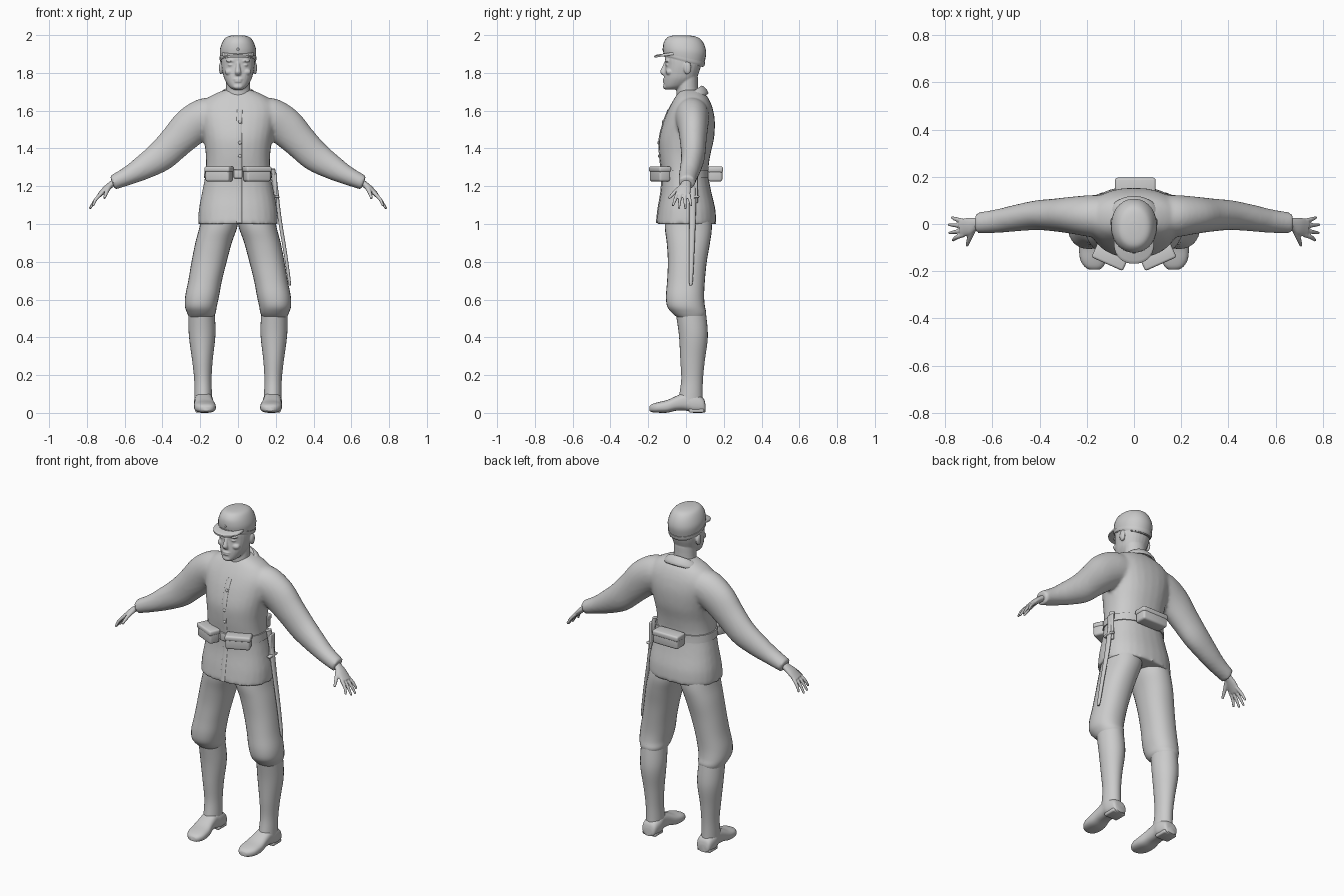
import bpy, bmesh, math
from mathutils import Vector, Matrix

mat = bpy.data.materials.new("plain grey")
mat.diffuse_color = (0.6, 0.6, 0.6, 1)


def finish(name, bm, mirror=False, angle=50):
    bmesh.ops.recalc_face_normals(bm, faces=bm.faces)
    me = bpy.data.meshes.new(name)
    bm.to_mesh(me)
    bm.free()
    me.materials.append(mat)
    ob = bpy.data.objects.new(name, me)
    bpy.context.collection.objects.link(ob)
    bpy.ops.object.select_all(action='DESELECT')
    ob.select_set(True)
    bpy.context.view_layer.objects.active = ob
    bpy.ops.object.shade_smooth_by_angle(angle=math.radians(angle))
    if mirror:
        ob.modifiers.new("mirror", 'MIRROR').use_mirror_merge = False
    return ob


def spline(a, b, c, d, t):
    return 0.5 * (2*b + (c - a)*t + (2*a - 5*b + 4*c - d)*t*t + (3*b - a - 3*c + d)*t**3)


def loft(name, rings, p=2.0, n=28, steps=4, mirror=False):
    """Skin through (centre, u, v) superellipse rings, smoothly interpolated."""
    fine, last = [], len(rings) - 1
    for i in range(last):
        q = [rings[max(0, min(last, i + k))] for k in (-1, 0, 1, 2)]
        for s in range(steps):
            fine.append([spline(*[r[j] for r in q], s / steps) for j in range(3)])
    fine.append(rings[-1])
    bm, loops = bmesh.new(), []
    for c, u, v in fine:
        loop = []
        for k in range(n):
            a = 2 * math.pi * k / n
            ca, sa = math.cos(a), math.sin(a)
            x = math.copysign(abs(ca) ** (2 / p), ca)
            y = math.copysign(abs(sa) ** (2 / p), sa)
            loop.append(bm.verts.new(c + u * x + v * y))
        loops.append(loop)
    for a, b in zip(loops, loops[1:]):
        for k in range(n):
            bm.faces.new((a[k], a[(k+1) % n], b[(k+1) % n], b[k]))
    bm.faces.new(loops[0])
    bm.faces.new(loops[-1])
    return finish(name, bm, mirror)


def stack(name, rows, p=2.0, **kw):
    """Horizontal rings: z, x0, x1, y0, y1, forward tilt."""
    rings = []
    for z, x0, x1, y0, y1, *t in rows:
        ry = (y1 - y0) / 2
        rings.append((Vector(((x0+x1)/2, (y0+y1)/2, z)), Vector(((x1-x0)/2, 0, 0)),
                      Vector((0, ry, -ry * (t[0] if t else 0)))))
    return loft(name, rings, p, **kw)


def limb(name, rows, side=1, p=2.0, **kw):
    """Rings across a path: x, y, z, half depth in y, half thickness."""
    pts = [Vector((r[0] * side, r[1], r[2])) for r in rows]
    rings = []
    for i, r in enumerate(rows):
        t = (pts[min(i+1, len(pts)-1)] - pts[max(i-1, 0)]).normalized()
        u = Vector((0, 1, 0))
        u = (u - t * u.dot(t)).normalized()
        rings.append((pts[i], u * r[3], t.cross(u) * r[4]))
    return loft(name, rings, p, **kw)


def ball(name, loc, size):
    bm = bmesh.new()
    bmesh.ops.create_uvsphere(bm, u_segments=20, v_segments=12, radius=1,
                              matrix=Matrix.Translation(loc) @ Matrix.Diagonal((*size, 1)))
    return finish(name, bm)


def box(name, loc, size, rz=0, bevel=0.01, mirror=False):
    bm = bmesh.new()
    bmesh.ops.create_cube(bm, size=1, matrix=Matrix.Translation(loc)
                          @ Matrix.Rotation(math.radians(rz), 4, 'Z') @ Matrix.Diagonal((*size, 1)))
    bmesh.ops.bevel(bm, geom=bm.edges[:], offset=bevel, segments=3, affect='EDGES', profile=0.5)
    return finish(name, bm, mirror, 35)


def fuse(name, parts, voxel, smooth):
    """Join overlapping parts into one softly blended skin."""
    bpy.ops.object.select_all(action='DESELECT')
    for o in parts:
        o.select_set(True)
    bpy.context.view_layer.objects.active = parts[0]
    bpy.ops.object.join()
    ob = parts[0]
    ob.name = name
    m = ob.modifiers.new("remesh", 'REMESH')
    m.mode, m.voxel_size, m.use_smooth_shade = 'VOXEL', voxel, True
    m = ob.modifiers.new("smooth", 'SMOOTH')
    m.factor, m.iterations = 0.5, smooth
    return ob


# Jacket: body and sleeves
body = stack("body", [
    (1.0, -.212, .212, -.158, .16), (1.08, -.207, .207, -.148, .155), (1.18, -.188, .188, -.132, .132),
    (1.27, -.172, .172, -.13, .118), (1.36, -.17, .17, -.14, .128), (1.45, -.182, .182, -.142, .148),
    (1.54, -.2, .2, -.12, .153), (1.61, -.205, .205, -.092, .142), (1.66, -.17, .17, -.065, .122),
    (1.69, -.12, .12, -.045, .1), (1.71, -.07, .07, -.03, .08)], 2.3)
sleeve = [(.08, .03, 1.58, .09, .09), (.17, .033, 1.563, .09, .105), (.25, .037, 1.515, .08, .103),
          (.33, .038, 1.435, .07, .09), (.41, .037, 1.358, .063, .082), (.5, .025, 1.3, .056, .066),
          (.58, .012, 1.256, .05, .05), (.655, .005, 1.222, .045, .04), (.665, .005, 1.218, .045, .04)]
fuse("jacket", [body] + [limb("sleeve", sleeve, s) for s in (1, -1)], .01, 5)

# Front placket edge and buttons
limb("placket", [(.006, -.156, 1.005, .004, .014), (.006, -.147, 1.08, .004, .014),
                 (.006, -.131, 1.18, .004, .014), (.006, -.129, 1.27, .004, .014),
                 (.006, -.139, 1.36, .004, .014), (.006, -.141, 1.45, .004, .014),
                 (.006, -.119, 1.54, .004, .014), (.01, -.094, 1.605, .004, .014)], n=12)
for z, y in ((1.54, -.122), (1.43, -.145), (1.36, -.142)):
    ball("button", (.01, y, z), (.009, .006, .009))

# Collar: folded band, open at the throat
bm, rows = bmesh.new(), []
for i in range(41):
    a = (i / 20 - 1) * math.pi * .94
    s, c = math.sin(a), math.cos(a)
    rows.append([bm.verts.new(v) for v in (
        (.072*s, .02 + .052*c, 1.67 + .04*c), (.08*s, .02 + .062*c, 1.688 + .046*c),
        (.104*s, .015 + .085*c, 1.672 + .044*c), (.122*s, .012 + .106*c, 1.641 + .046*c))])
for a, b in zip(rows, rows[1:]):
    for k in range(3):
        bm.faces.new((a[k], a[k+1], b[k+1], b[k]))
collar = finish("collar", bm, angle=60)
m = collar.modifiers.new("thickness", 'SOLIDIFY')
m.thickness, m.offset = .014, 0
m = collar.modifiers.new("soften", 'SUBSURF')
m.levels = m.render_levels = 1

# Head with face details
parts = [stack("head", [
    (1.712, -.025, .025, -.108, -.05), (1.728, -.048, .048, -.117, 0), (1.765, -.071, .071, -.117, .05),
    (1.80, -.081, .081, -.114, .068), (1.84, -.088, .088, -.11, .08), (1.88, -.088, .088, -.112, .088),
    (1.92, -.08, .08, -.1, .085)], 2.2),
    stack("neck", [(1.64, -.075, .075, -.045, .085), (1.70, -.064, .064, -.05, .065),
                   (1.78, -.064, .064, -.045, .063)]),
    limb("nose", [(0, -.105, 1.86, .008, .009), (0, -.114, 1.83, .012, .011), (0, -.122, 1.805, .015, .016),
                  (0, -.113, 1.793, .012, .016)]),
    ball("upper_lip", (0, -.115, 1.766, ), (.025, .009, .005)),
    ball("lower_lip", (0, -.115, 1.755), (.021, .009, .006)),
    ball("chin", (0, -.108, 1.727), (.026, .014, .014))]
for s in (1, -1):
    parts += [ball("brow", (.037*s, -.1, 1.864), (.027, .013, .008)),
              ball("eye", (.036*s, -.098, 1.842), (.017, .011, .007)),
              ball("cheek", (.045*s, -.088, 1.805), (.026, .02, .018)),
              ball("ear", (.09*s, .008, 1.825), (.011, .02, .033))]
fuse("head", parts, .0045, 2)

# Field cap with brim and band
stack("cap", [(1.858, -.09, .09, -.115, .09, .27), (1.885, -.095, .095, -.12, .1, .2),
              (1.92, -.096, .096, -.122, .107, .12), (1.955, -.086, .086, -.117, .098, .08),
              (1.982, -.07, .07, -.1, .078, .05), (1.994, -.05, .05, -.078, .052, .03),
              (1.999, -.02, .02, -.04, .01, 0)], 2.1)
stack("cap_band", [(1.862, -.094, .094, -.119, .094, .27), (1.87, -.097, .097, -.122, .099, .25),
                   (1.882, -.098, .098, -.123, .102, .22)], 2.1)
stack("cap_brim", [(1.893, -.084, .084, -.167, .0, -.15), (1.902, -.085, .085, -.168, .0, -.15),
                   (1.908, -.08, .08, -.155, .0, -.15)], 2.2, steps=2)
ball("cap_badge", (0, -.122, 1.925), (.007, .004, .007))

# Hands: palm, four fingers and a thumb
for s in (1, -1):
    hand = [limb("palm", [(.64, .003, 1.23, .025, .019), (.67, 0, 1.21, .027, .017),
                          (.70, -.01, 1.186, .037, .016), (.735, -.018, 1.152, .038, .012)], s)]
    for y0, y1, x, z in ((.012, .028, .772, 1.095), (-.008, -.003, .786, 1.08),
                         (-.027, -.038, .783, 1.082), (-.045, -.07, .768, 1.095)):
        hand.append(limb("finger", [(.72, y0, 1.165, .01, .01), (.753, (y0+y1)/2, 1.13, .009, .009),
                                    (x, y1, z, .006, .006)], s, n=12))
    hand.append(limb("thumb", [(.68, -.02, 1.2, .014, .014), (.695, -.055, 1.172, .011, .011),
                               (.708, -.092, 1.135, .007, .007)], s, n=12))
    fuse("hand", hand, .004, 2)

# Trousers gathered below the knee, and leg wraps
stack("trousers", [
    (1.06, -.01, .19, -.11, .13), (.98, .005, .205, -.112, .137), (.9, .033, .226, -.102, .127),
    (.8, .06, .246, -.096, .11), (.7, .085, .263, -.1, .1), (.62, .1, .279, -.106, .096),
    (.565, .112, .281, -.1, .1), (.53, .118, .27, -.075, .107), (.505, .13, .258, -.045, .1)],
    2.2, mirror=True)
stack("leg_wrap", [
    (.55, .125, .262, -.058, .103), (.45, .119, .262, -.042, .114), (.38, .122, .257, -.035, .114),
    (.28, .134, .243, -.03, .1), (.18, .14, .232, -.025, .09), (.1, .138, .231, -.035, .088),
    (.05, .136, .231, -.045, .09)], mirror=True)

# Shoes: rings along y of centre x, half width, bottom, top
shoe = [(.103, .182, .03, .004, .045), (.09, .182, .044, .001, .08), (.04, .182, .051, 0, .105),
        (0, .182, .047, .012, .11), (-.05, .18, .05, .012, .09), (-.1, .176, .057, .001, .068),
        (-.15, .173, .055, .001, .056), (-.18, .17, .04, .004, .046), (-.193, .168, .022, .01, .035)]
loft("shoe", [(Vector((x, y, (a+b)/2)), Vector((r, 0, 0)), Vector((0, 0, (b-a)/2)))
              for y, x, r, a, b in shoe], 2.6, mirror=True)
box("shoe_heel", (.182, .055, .012), (.088, .08, .022), 0, .008, True)

# Belt, buckle and pouches with flaps
stack("belt", [(1.243, -.181, .181, -.136, .126), (1.265, -.179, .179, -.136, .125),
               (1.287, -.177, .177, -.137, .125)], 2.3)
box("belt_buckle", (0, -.138, 1.265), (.045, .012, .046), 0, .004)
box("front_pouch", (.1, -.138, 1.262), (.138, .064, .074), 24, .012, True)
box("front_pouch_flap", (.1, -.138, 1.29), (.145, .07, .03), 24, .01, True)
box("back_pouch", (.006, .155, 1.262), (.165, .075, .074), 0, .012)
box("back_pouch_flap", (.006, .156, 1.288), (.172, .08, .032), 0, .01)

# Bayonet at the left hip: scabbard, guard, grip and hanger
limb("scabbard", [(.206, .035, 1.14, .018, .011), (.222, .034, 1.02, .017, .01), (.25, .03, .85, .014, .009),
                  (.27, .026, .71, .011, .008), (.275, .026, .675, .006, .005)], n=16)
limb("bayonet_grip", [(.207, .035, 1.135, .016, .013), (.2, .036, 1.18, .016, .013),
                      (.19, .034, 1.25, .018, .014), (.184, .03, 1.292, .02, .012)], n=16)
box("bayonet_guard", (.206, .033, 1.145), (.022, .075, .014), 0, .005)
box("bayonet_hanger", (.198, .04, 1.19), (.016, .045, .16), 0, .006)
